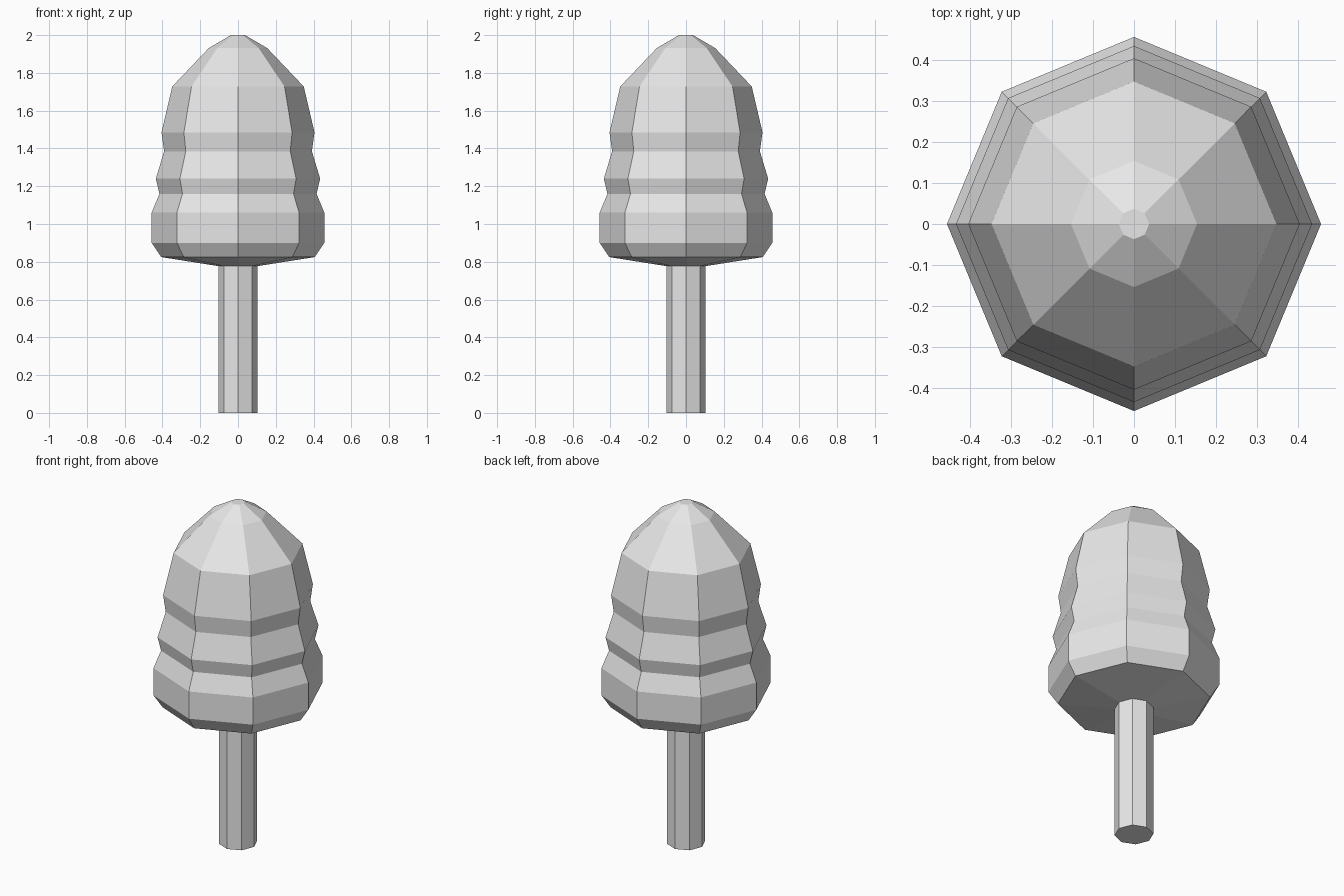
import bpy
import bmesh
from math import cos, sin, tau

SIDES = 8

cube = bpy.data.objects.get("Cube")
if cube:
    bpy.data.objects.remove(cube, do_unlink=True)


def make_material(name, rgb):
    mat = bpy.data.materials.new(name)
    mat.use_nodes = True
    mat.diffuse_color = (*rgb, 1)
    mat.node_tree.nodes["Principled BSDF"].inputs["Base Color"].default_value = (*rgb, 1)
    return mat


def lathe(name, profile, mat, cap_bottom=False, cap_top=False):
    """Faceted solid of revolution from (radius, height) pairs, bottom to top."""
    bm = bmesh.new()
    rings = [[bm.verts.new((r * cos(tau * i / SIDES), r * sin(tau * i / SIDES), z))
              for i in range(SIDES)] for r, z in profile]
    for low, high in zip(rings, rings[1:]):
        for i in range(SIDES):
            j = (i + 1) % SIDES
            bm.faces.new((low[i], low[j], high[j], high[i]))
    if cap_bottom:
        bm.faces.new(rings[0][::-1])
    if cap_top:
        bm.faces.new(rings[-1])
    mesh = bpy.data.meshes.new(name)
    bm.to_mesh(mesh)
    bm.free()
    mesh.materials.append(mat)
    obj = bpy.data.objects.new(name, mesh)
    bpy.context.collection.objects.link(obj)
    return obj


grey = make_material("light grey", (0.8, 0.8, 0.8))

TRUNK_RADIUS = 0.104
CROWN_BASE = 0.777

# Straight trunk, open where it meets the crown
lathe("trunk", [(TRUNK_RADIUS, 0), (TRUNK_RADIUS, CROWN_BASE)], grey, cap_bottom=True)

# Tiered crown with a shallow underside and a small flat tip
lathe("crown", [
    (TRUNK_RADIUS, CROWN_BASE),
    (0.407, 0.825),
    (0.457, 0.9),
    (0.457, 1.06),
    (0.416, 1.16),
    (0.435, 1.24),
    (0.391, 1.385),
    (0.405, 1.485),
    (0.348, 1.728),
    (0.154, 1.932),
    (0.037, 2.0),
], grey, cap_top=True)
